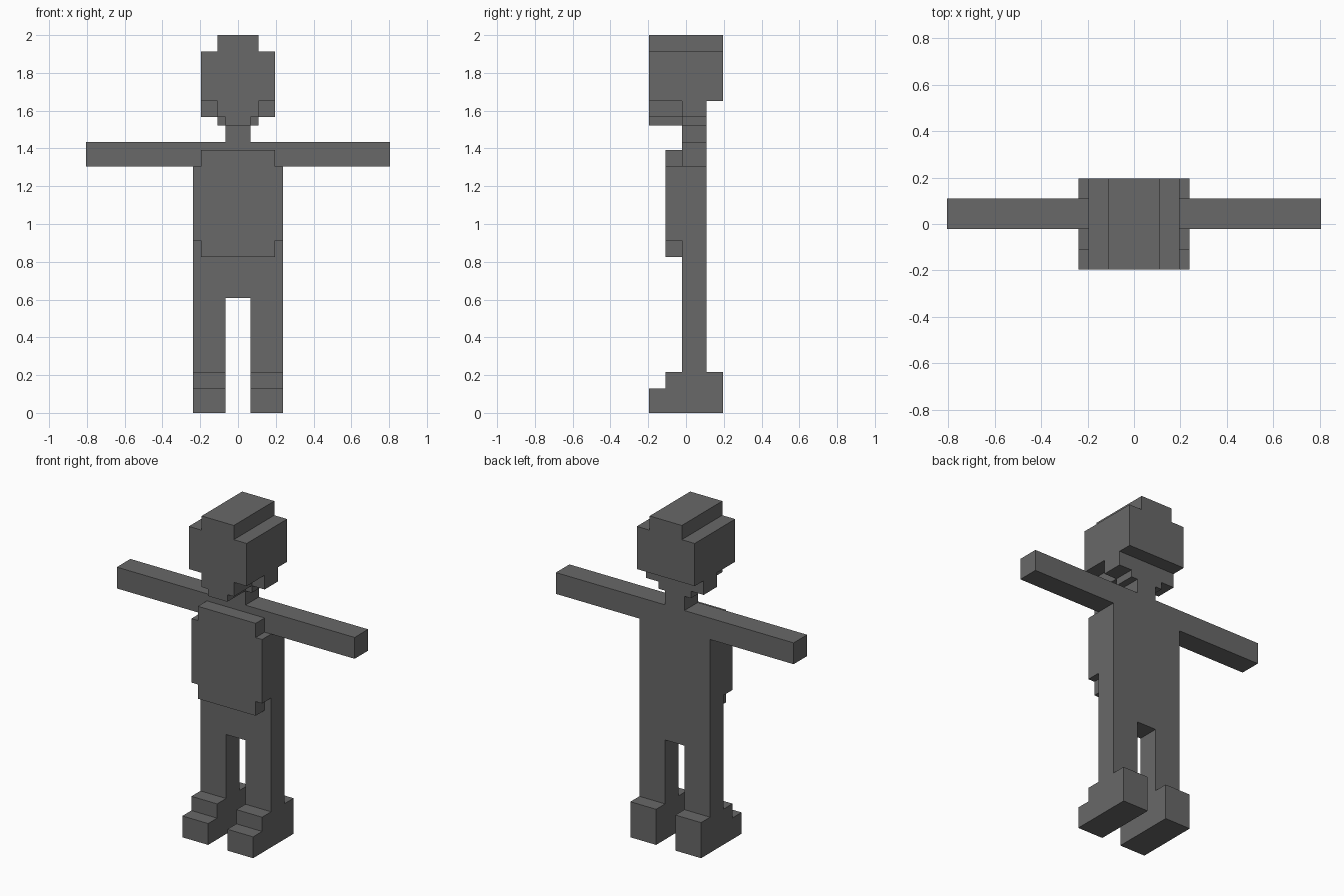
import bpy
import bmesh
from mathutils import Vector

if "Cube" in bpy.data.objects:
    bpy.data.objects.remove(bpy.data.objects["Cube"])

U = 2 / 46  # edge of one block; blocks are centred on whole x and y numbers

grey = bpy.data.materials.new("dark grey")
grey.diffuse_color = (0.14, 0.14, 0.14, 1)
grey.use_nodes = True
grey.node_tree.nodes["Principled BSDF"].inputs["Base Color"].default_value = grey.diffuse_color

parts = {}  # part name -> set of filled blocks


def box(name, x, y, z, side=1):
    """Fill blocks: x and y ranges inclusive, z from bottom to top level."""
    cells = parts.setdefault(name, set())
    cells.update((side * i, j, k)
                 for i in range(x[0], x[1] + 1)
                 for j in range(y[0], y[1] + 1)
                 for k in range(z[0], z[1]))


FRONT, CORE, BACK, FULL = (-4, -1), (0, 2), (3, 4), (-4, 4)

# head: wide block, narrow crown, stepped jaw in front, longer sides in the core
box("head", (-4, 4), FULL, (38, 44))
box("head", (-2, 2), FULL, (44, 46))
box("head", (-2, 2), FRONT, (36, 38))
box("head", (-1, 1), FRONT, (35, 36))
box("head", (-4, 4), CORE, (36, 38))
box("head", (-2, 2), CORE, (35, 36))

# neck and torso
box("neck", (-1, 1), CORE, (33, 35))
box("torso", (-5, 5), CORE, (14, 33))

# raised chest panel with notched corners
box("chest_panel", (-4, 4), (-2, -1), (19, 32))
box("chest_panel", (-5, 5), (-2, -1), (21, 30))

# arms, legs and stepped shoes on both sides
for label, side in (("left", 1), ("right", -1)):
    box(label + "_arm", (6, 18), CORE, (30, 33), side)
    box(label + "_leg", (2, 5), CORE, (5, 14), side)
    box(label + "_shoe", (2, 5), FULL, (0, 3), side)
    box(label + "_shoe", (2, 5), (-2, 4), (3, 5), side)

solid = set().union(*parts.values())
AXES = [Vector(v) for v in ((1, 0, 0), (0, 1, 0), (0, 0, 1))]


def skin(name, cells):
    """Cover the exposed sides of the blocks and merge flat areas."""
    bm = bmesh.new()
    for cell in sorted(cells):
        centre = Vector(cell) + Vector((0, 0, 0.5))
        for a in range(3):
            for s in (1, -1):
                n = AXES[a] * s
                if tuple(int(c + d) for c, d in zip(cell, n)) in solid:
                    continue
                u, v = AXES[(a + 1) % 3] / 2, AXES[(a + 2) % 3] / 2 * s
                mid = centre + n / 2
                bm.faces.new([bm.verts.new((mid + p) * U)
                              for p in (-u - v, u - v, u + v, v - u)])
    bmesh.ops.remove_doubles(bm, verts=bm.verts, dist=U / 100)
    bmesh.ops.dissolve_limit(bm, angle_limit=0.02, verts=bm.verts, edges=bm.edges)
    mesh = bpy.data.meshes.new(name)
    bm.to_mesh(mesh)
    bm.free()
    mesh.materials.append(grey)
    bpy.context.collection.objects.link(bpy.data.objects.new(name, mesh))


for part_name, blocks in parts.items():
    skin(part_name, blocks)
